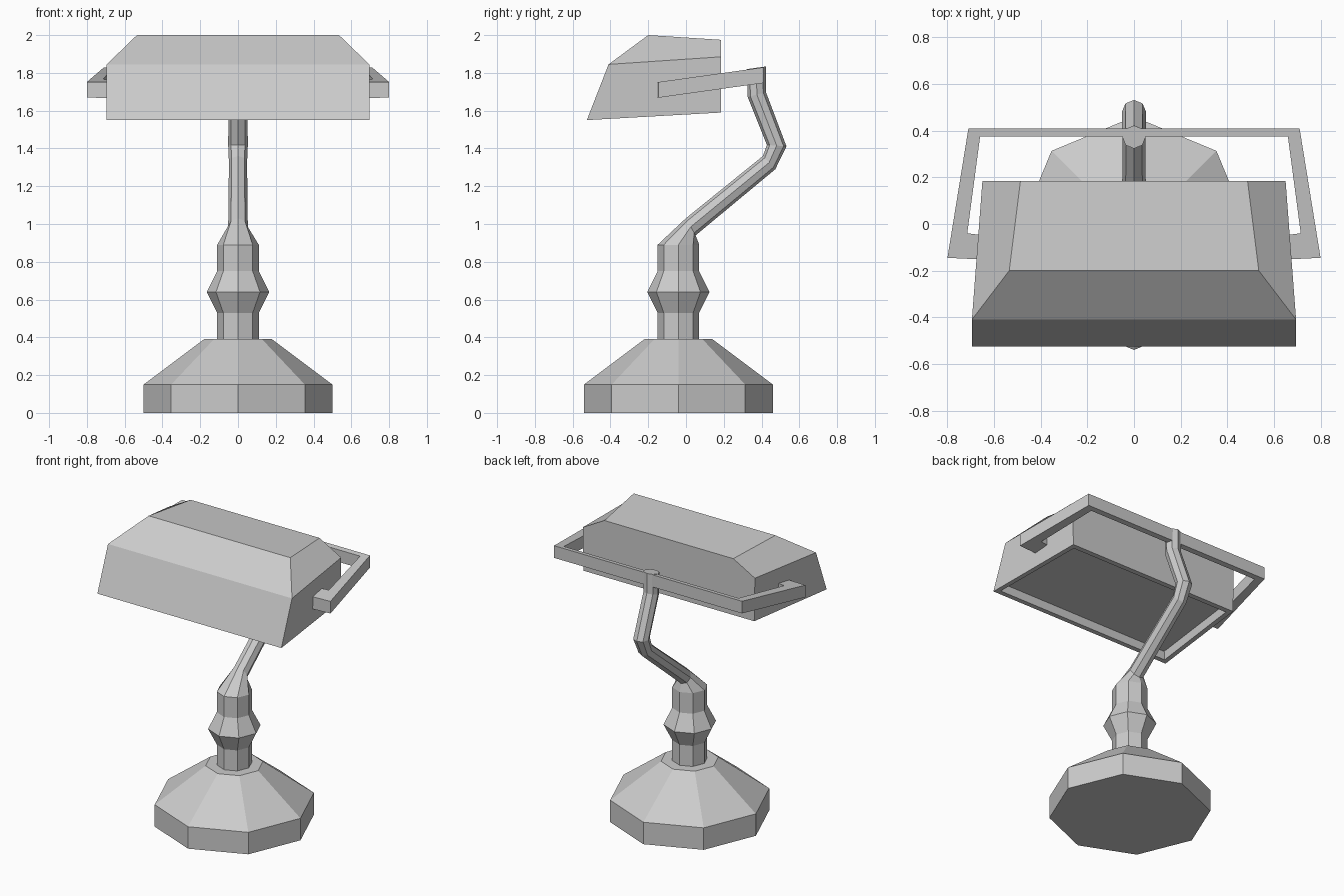
import bpy, bmesh, math
from mathutils import Vector

if "Cube" in bpy.data.objects:
    bpy.data.objects.remove(bpy.data.objects["Cube"])


def skin(name, rings, recess=None):
    """Join successive closed rings with quads and cap both ends."""
    bm = bmesh.new()
    vs = [[bm.verts.new(p) for p in r] for r in rings]
    n = len(vs[0])
    for a, b in zip(vs, vs[1:]):
        for i in range(n):
            j = (i + 1) % n
            bm.faces.new((a[i], a[j], b[j], b[i]))
    first = bm.faces.new(vs[0][::-1])
    bm.faces.new(vs[-1])
    bmesh.ops.recalc_face_normals(bm, faces=bm.faces[:])
    if recess:
        rim, depth = recess
        bmesh.ops.inset_region(bm, faces=[first], thickness=rim)
        bmesh.ops.inset_region(bm, faces=[first], thickness=0.002, depth=-depth)
    me = bpy.data.meshes.new(name)
    bm.to_mesh(me)
    bm.free()
    ob = bpy.data.objects.new(name, me)
    bpy.context.collection.objects.link(ob)
    return ob


def octagon(y, z, r, tilt=0):
    """Eight-sided ring, tilted about the x axis."""
    t = math.radians(tilt)
    ring = []
    for k in range(8):
        a = k * math.pi / 4
        s = r * math.sin(a)
        ring.append(Vector((r * math.cos(a), y + s * math.cos(t), z + s * math.sin(t))))
    return ring


# Heavy octagonal foot
CY = -0.04
skin("base", [octagon(CY, z, r) for z, r in [(0, 0.5), (0.15, 0.5), (0.39, 0.18)]])

# Turned column flowing into the bent neck
column = [octagon(CY, z, r) for z, r in
          [(0.385, 0.11), (0.53, 0.11), (0.64, 0.165), (0.75, 0.11), (0.89, 0.11)]]
neck = [octagon(*p) for p in
        [(0.025, 0.985, 0.052, -60), (0.44, 1.325, 0.048, -47), (0.48, 1.415, 0.052, -4),
         (0.375, 1.685, 0.05, 15), (0.373, 1.827, 0.05, 8)]]
skin("column_and_neck", column + neck)

# Bracket frame: sloping bar with arms hooking into the shade ends
outer = [(0.655, -0.152), (0.8, -0.145), (0.71, 0.41)]
inner = [(0.655, -0.047), (0.715, -0.04), (0.66, 0.375)]


def bar_ring(o, i, side):
    pts = []
    for (x, y), dz in ((o, 0), (o, 0.083), (i, 0.083), (i, 0)):
        pts.append((side * x, y, 1.689 + 0.14 * y + dz))
    return pts


pairs = list(zip(outer, inner))
skin("shade_bracket", [bar_ring(o, i, 1) for o, i in pairs] +
     [bar_ring(o, i, -1) for o, i in reversed(pairs)])

# Shade: each level is (front y, z, half width), (back y, z, half width)
levels = [((-0.525, 1.55, 0.695), (0.185, 1.59, 0.645)),
          ((-0.41, 1.845, 0.695), (0.185, 1.885, 0.65)),
          ((-0.20, 2.0, 0.535), (0.185, 1.975, 0.487))]
skin("shade", [[(-f[2], f[0], f[1]), (f[2], f[0], f[1]),
                (b[2], b[0], b[1]), (-b[2], b[0], b[1])] for f, b in levels],
     recess=(0.045, 0.06))
